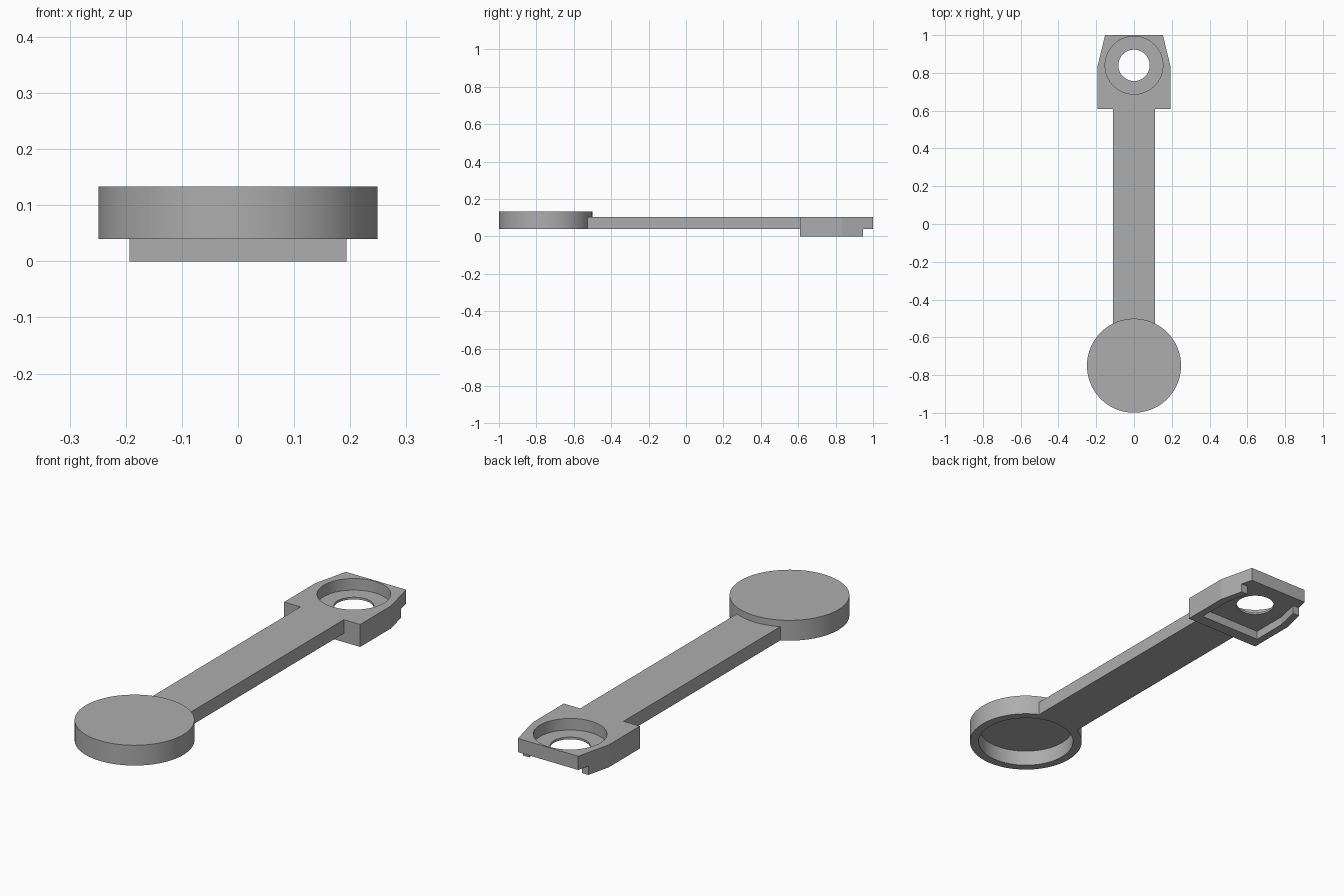
import bpy, bmesh, math

cube = bpy.data.objects.get("Cube")
if cube:
    bpy.data.objects.remove(cube, do_unlink=True)

grey = bpy.data.materials.new("plain grey")
grey.use_nodes = True
COLOUR = (0.42, 0.42, 0.42, 1)
grey.diffuse_color = COLOUR
grey.node_tree.nodes["Principled BSDF"].inputs["Base Color"].default_value = COLOUR


def prism(name, outline, z0, z1):
    """Extrude a closed outline from z0 up to z1."""
    bm = bmesh.new()
    face = bm.faces.new([bm.verts.new((x, y, z0)) for x, y in outline])
    top = bmesh.ops.extrude_face_region(bm, geom=[face])["geom"]
    verts = [v for v in top if isinstance(v, bmesh.types.BMVert)]
    bmesh.ops.translate(bm, verts=verts, vec=(0, 0, z1 - z0))
    bmesh.ops.recalc_face_normals(bm, faces=bm.faces)
    mesh = bpy.data.meshes.new(name)
    bm.to_mesh(mesh)
    bm.free()
    mesh.materials.append(grey)
    obj = bpy.data.objects.new(name, mesh)
    bpy.context.collection.objects.link(obj)
    return obj


def circle(y, radius, n=96):
    return [(radius * math.cos(math.tau * i / n), y + radius * math.sin(math.tau * i / n))
            for i in range(n)]


def mirrored(side):
    """Complete a right-hand half outline across x = 0."""
    return side + [(-x, y) for x, y in reversed(side)]


def cut(obj, cutters):
    """Subtract the cutters, keep the result and delete them."""
    for c in cutters:
        c.hide_render = True
        mod = obj.modifiers.new("cut", 'BOOLEAN')
        mod.operation = 'DIFFERENCE'
        mod.solver = 'EXACT'
        mod.object = c
    graph = bpy.context.evaluated_depsgraph_get()
    mesh = bpy.data.meshes.new_from_object(obj.evaluated_get(graph))
    obj.modifiers.clear()
    obj.data = mesh
    for c in cutters:
        bpy.data.objects.remove(c, do_unlink=True)


DISC_Y, HOLE_Y = -0.75, 0.84
BASE, TOP = 0.04, 0.103

# Round cap, hollow underneath
cap = prism("round_cap", circle(DISC_Y, 0.249), BASE, 0.133)
cut(cap, [prism("cap_hollow", circle(DISC_Y, 0.21), 0, 0.112)])

# Flat arm, its near end curved to meet the cap
half = math.asin(0.11 / 0.245)
arc = [(0.245 * math.sin(half * i / 8), DISC_Y + 0.245 * math.cos(half * i / 8))
       for i in range(-8, 9)]
arm = prism("arm", arc + [(0.11, 0.61), (-0.11, 0.61)], BASE, TOP)

# Tapered head with skirt, underside pocket, counterbore and through hole
head = prism("head", mirrored([(0.193, 0.61), (0.193, 0.835), (0.153, 1.0)]), 0, TOP)
cut(head, [
    prism("pocket", mirrored([(0.158, 0.665), (0.158, 0.83), (0.13, 0.96)]), -0.1, BASE),
    prism("end_relief", mirrored([(0.3, 0.945), (0.3, 1.1)]), -0.1, BASE),
    prism("counterbore", circle(HOLE_Y, 0.153), 0.05, 0.2),
    prism("through_hole", circle(HOLE_Y, 0.083), -0.2, 0.3),
])

# Smooth the round walls, keep hard edges
bpy.ops.object.select_all(action='DESELECT')
for obj in (cap, arm, head):
    obj.select_set(True)
bpy.context.view_layer.objects.active = cap
bpy.ops.object.shade_smooth_by_angle(angle=math.radians(12))
